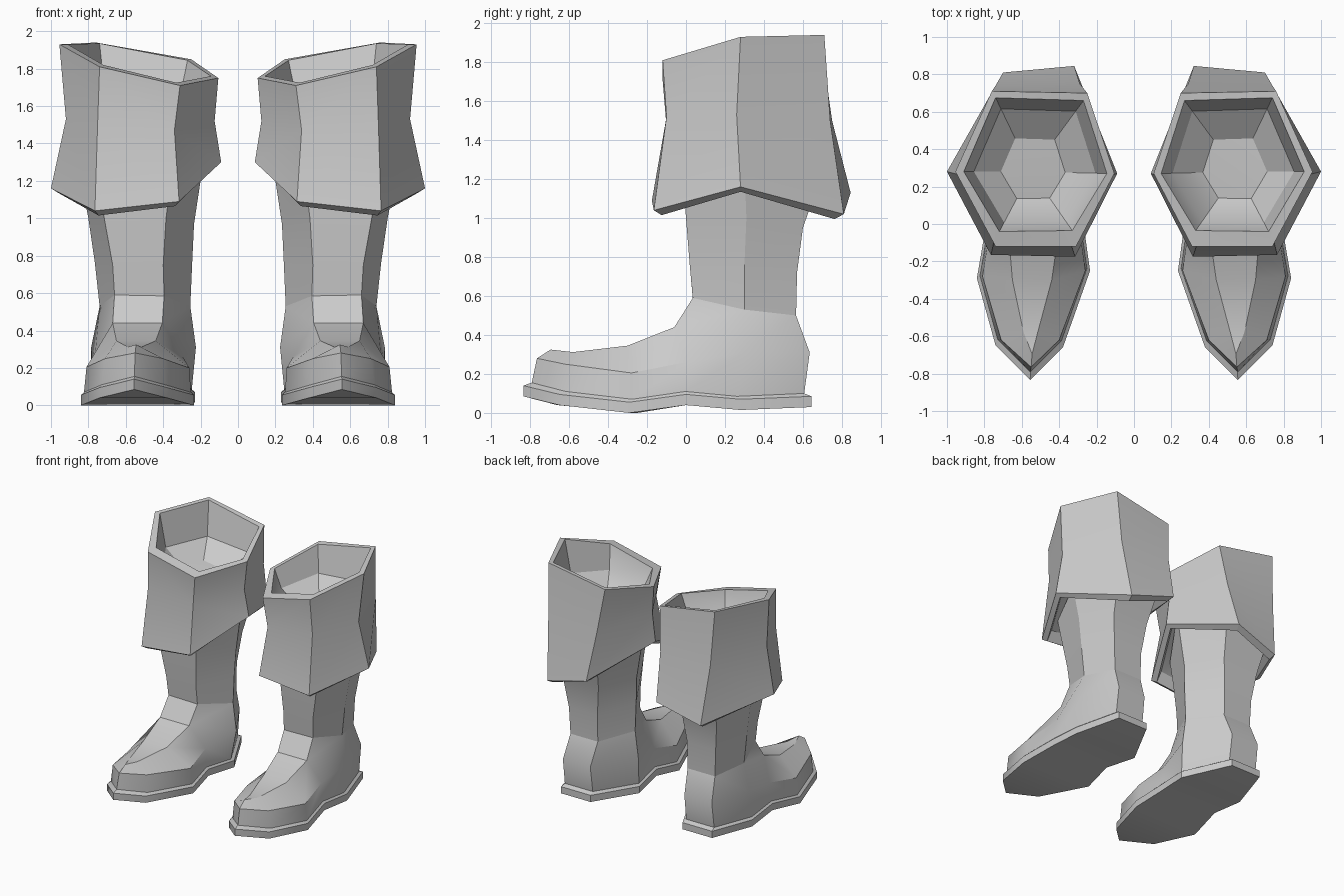
import bpy, bmesh, math
from mathutils import Vector

if "Cube" in bpy.data.objects:
    bpy.data.objects.remove(bpy.data.objects["Cube"])

grey = bpy.data.materials.new("light_grey")
grey.diffuse_color = (0.6, 0.6, 0.6, 1)
grey.use_nodes = True
grey.node_tree.nodes["Principled BSDF"].inputs["Base Color"].default_value = grey.diffuse_color


def make(name, rings, extra=(), extra_faces=(), cap_end=False):
    """Skin closed rings of equal length, add extra faces, mirror to the other boot."""
    bm = bmesh.new()
    loops = [[bm.verts.new(p) for p in r] for r in rings]
    for a, b in zip(loops, loops[1:]):
        n = len(a)
        for i in range(n):
            j = (i + 1) % n
            bm.faces.new((a[i], a[j], b[j], b[i]))
    if cap_end:
        c = bm.verts.new(sum((v.co for v in loops[-1]), Vector()) / len(loops[-1]))
        for i, v in enumerate(loops[-1]):
            bm.faces.new((v, loops[-1][(i + 1) % len(loops[-1])], c))
    more = [v for lp in loops for v in lp] + [bm.verts.new(p) for p in extra]
    for f in extra_faces:
        bm.faces.new([more[i] for i in f])
    bmesh.ops.recalc_face_normals(bm, faces=bm.faces[:])
    me = bpy.data.meshes.new(name)
    bm.to_mesh(me)
    bm.free()
    me.materials.append(grey)
    ob = bpy.data.objects.new(name, me)
    bpy.context.collection.objects.link(ob)
    bpy.ops.object.select_all(action='DESELECT')
    ob.select_set(True)
    bpy.context.view_layer.objects.active = ob
    bpy.ops.object.shade_smooth_by_angle(angle=math.radians(30))
    mod = ob.modifiers.new("other_boot", 'MIRROR')
    mod.use_mirror_merge = False
    return ob


def shrink(ring, s, dz=0.0, z=None, c=(0.55, 0.28)):
    """Scale a ring in plan around a centre, shifting or blending its height."""
    return [(c[0] + (p[0] - c[0]) * s, c[1] + (p[1] - c[1]) * s,
             p[2] + dz if z is None else z + (p[2] - z) * 0.3) for p in ring]


# Hexagon order: outer, back outer, back inner, inner, front inner, front outer
# Flared cuff with lipped rim, bowl inside and recess underneath
cuff_top = [(.955, .28, 1.93), (.76, .71, 1.94), (.25, .70, 1.85),
            (.105, .27, 1.75), (.31, -.12, 1.71), (.74, -.12, 1.81)]
cuff_rim = [(.91, .28, 1.93), (.74, .675, 1.935), (.27, .66, 1.845),
            (.145, .27, 1.76), (.33, -.035, 1.725), (.72, -.04, 1.82)]
cuff_mid = [(.92, .26, 1.53), (.74, .74, 1.50), (.29, .75, 1.50),
            (.125, .26, 1.52), (.34, -.10, 1.47), (.75, -.10, 1.52)]
cuff_low = [(1.0, .28, 1.16), (.70, .81, 1.02), (.32, .845, 1.13),
            (.09, .27, 1.30), (.315, -.175, 1.09), (.765, -.165, 1.04)]
make("cuff", [shrink(cuff_low, .66, .12), shrink(cuff_low, .84, .06),
              shrink(cuff_low, .91, -.025), cuff_low, cuff_mid, cuff_top, cuff_rim,
              shrink(cuff_rim, .85, z=1.55), shrink(cuff_rim, .45, z=1.38)],
     cap_end=True)

# Leg shaft
ankle = [(.74, .30, .53), (.66, .565, .50), (.41, .565, .50),
         (.255, .30, .53), (.395, .035, .585), (.66, .035, .59)]
calf = [(.765, .30, .76), (.67, .57, .72), (.41, .57, .72),
        (.245, .30, .76), (.40, .02, .75), (.67, .02, .75)]
shin = [(.80, .31, 1.0), (.70, .60, .95), (.38, .60, .97),
        (.235, .31, .97), (.385, 0, 1.0), (.715, 0, 1.0)]
knee = [(.85, .30, 1.26), (.72, .66, 1.12), (.34, .68, 1.23),
        (.17, .30, 1.40), (.36, -.01, 1.19), (.74, -.01, 1.14)]
make("leg_shaft", [ankle, calf, shin, knee])

# Foot outline order: tip, outer toe, ball, arch, heel side, back,
# then inner back, heel side, arch, ball, toe
sole = [(.555, -.835, .085), (.74, -.65, .04), (.84, -.29, 0), (.79, 0, .04),
        (.80, .28, .015), (.69, .645, .03), (.42, .645, .03), (.23, .28, .015),
        (.27, 0, .04), (.235, -.25, 0), (.38, -.66, .04)]
sole_top = [(x, y, z + .055) for x, y, z in sole]
welt = shrink(sole, .945, .07, c=(.54, -.05))
ladder = [(0, 1, 10)] + [(i, i + 1, 10 - i, 11 - i) for i in range(1, 5)]
make("sole", [sole, sole_top, welt], extra_faces=ladder)

# Foot upper: side wall, sloping sides and instep panel
wall = [(.55, -.765, .28), (.71, -.62, .25), (.81, -.28, .205), (.765, 0, .26),
        (.785, .30, .31), (.68, .635, .31), (.43, .635, .31), (.225, .30, .31),
        (.295, 0, .26), (.26, -.25, .20), (.40, -.62, .25)]
instep = [(.545, -.695, .325), (.59, -.58, .312), (.65, -.30, .345), (.67, -.06, .44),
          ankle[0], ankle[1], ankle[2], ankle[3],
          (.405, -.06, .44), (.44, -.30, .345), (.515, -.58, .312)]
panel = [(22, 23, 32), (23, 24, 31, 32), (24, 25, 30, 31),
         (25, 33, 34, 30), (25, 26, 33), (30, 34, 29)]
make("foot_upper", [welt, wall, instep], extra=[ankle[5], ankle[4]], extra_faces=panel)
